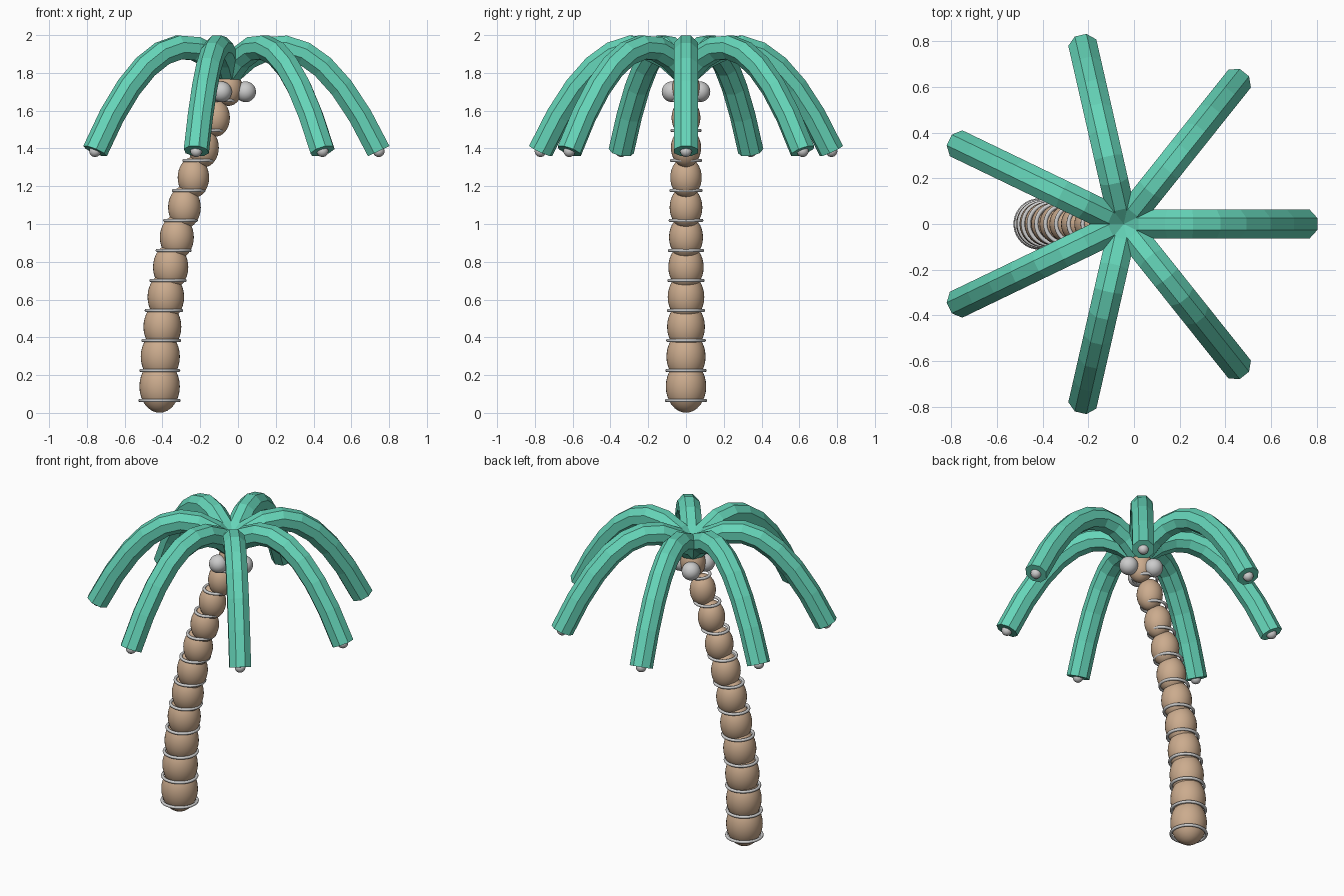
import bpy, bmesh
from math import sin, cos, pi, sqrt
from mathutils import Vector

if "Cube" in bpy.data.objects:
    bpy.data.objects.remove(bpy.data.objects["Cube"])

CX = -0.045          # crown centre
N = 11               # trunk segments
FRONDS = 7


def material(name, rgb):
    m = bpy.data.materials.new(name)
    m.diffuse_color = (*rgb, 1)
    m.use_nodes = True
    m.node_tree.nodes["Principled BSDF"].inputs["Base Color"].default_value = m.diffuse_color
    return m


bark = material("bark", (0.60, 0.41, 0.27))
leaf = material("leaf", (0.13, 0.66, 0.48))


def ball(name, loc, r, rz=None, mat=None, seg=32, rings=16):
    bpy.ops.mesh.primitive_uv_sphere_add(segments=seg, ring_count=rings, radius=1, location=loc)
    o = bpy.context.object
    o.name = name
    o.scale = (r, r, rz or r)
    bpy.ops.object.shade_smooth()
    if mat:
        o.data.materials.append(mat)
    return o


def trunk_x(k):
    return -0.415 + 0.365 * (max(k, 0) / (N - 1)) ** 2


# leaning trunk of stacked egg shapes with a ring under each
for k in range(N):
    r = 0.107 - 0.0034 * k
    ball(f"trunk_segment_{k+1}", (trunk_x(k), 0, 0.14 + 0.158 * k), r, r * 1.3, bark)
    bpy.ops.mesh.primitive_torus_add(
        location=(trunk_x(k - 0.5), 0, 0.066 + 0.1588 * k),
        major_radius=0.103 - 0.0033 * k, minor_radius=0.009,
        major_segments=40, minor_segments=10)
    bpy.context.object.name = f"trunk_ring_{k+1}"
    bpy.ops.object.shade_smooth()

# three nuts under the crown
for i in range(3):
    a = 2 * pi * i / 3
    ball(f"nut_{i+1}", (CX + 0.085 * cos(a), 0.085 * sin(a), 1.70), 0.055)


def frond(name, angle, steps=8, sides=8, radius=0.068, length=0.79):
    """Octagonal tube swept along a parabolic arch."""
    bm = bmesh.new()
    out = Vector((cos(angle), sin(angle), 0))
    side = Vector((-sin(angle), cos(angle), 0))
    loops = []
    for i in range(steps + 1):
        s = length * i / steps
        d = s - 0.265
        centre = Vector((CX, 0, 1.937 - 2.0 * d * d)) + out * s
        slope = -4.0 * d
        normal = (Vector((0, 0, 1)) - out * slope) / sqrt(1 + slope * slope)
        loop = []
        for j in range(sides):
            a = 2 * pi * (j + 0.5) / sides
            loop.append(bm.verts.new(centre + (side * cos(a) + normal * sin(a)) * radius))
        loops.append(loop)
    for a, b in zip(loops, loops[1:]):
        for j in range(sides):
            n = (j + 1) % sides
            bm.faces.new((a[j], a[n], b[n], b[j]))
    bm.faces.new(loops[0])
    bm.faces.new(loops[-1])
    bmesh.ops.recalc_face_normals(bm, faces=bm.faces)
    me = bpy.data.meshes.new(name)
    bm.to_mesh(me)
    bm.free()
    me.materials.append(leaf)
    bpy.context.collection.objects.link(bpy.data.objects.new(name, me))
    return centre


# drooping fronds, each with a small bead at its tip
for i in range(FRONDS):
    tip = frond(f"frond_{i+1}", 2 * pi * i / FRONDS)
    ball(f"frond_tip_{i+1}", tip, 0.031, seg=24, rings=12)
